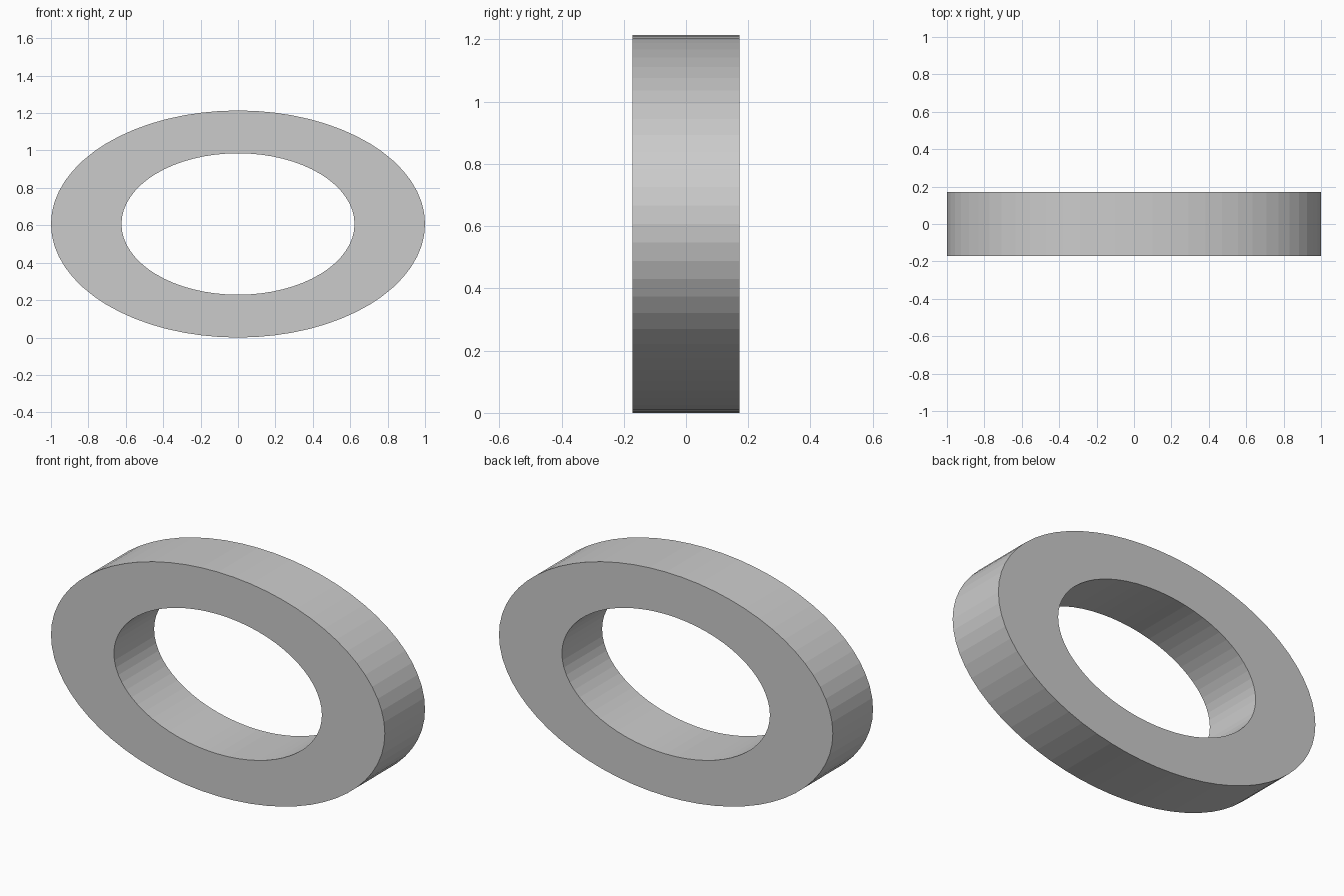
import bpy, bmesh
from math import cos, sin, tau

if "Cube" in bpy.data.objects:
    bpy.data.objects.remove(bpy.data.objects["Cube"])

SIDES = 64
RX, RZ = 1.0, 0.607      # outer half-width and half-height
HOLE = 0.623             # hole size relative to the outline
HALF_DEPTH = 0.172

bm = bmesh.new()


def ellipse(scale, y):
    return [bm.verts.new((RX * scale * cos(tau * i / SIDES), y,
                          RZ + RZ * scale * sin(tau * i / SIDES)))
            for i in range(SIDES)]


# Rectangular cross-section carried round the ellipse
loops = [ellipse(1, -HALF_DEPTH), ellipse(1, HALF_DEPTH),
         ellipse(HOLE, HALF_DEPTH), ellipse(HOLE, -HALF_DEPTH)]
for a, b in zip(loops, loops[1:] + loops[:1]):
    for i in range(SIDES):
        j = (i + 1) % SIDES
        bm.faces.new((a[i], a[j], b[j], b[i]))
bmesh.ops.recalc_face_normals(bm, faces=bm.faces)

# Flat-shaded oval ring
mesh = bpy.data.meshes.new("oval_ring")
bm.to_mesh(mesh)
bm.free()
bpy.context.collection.objects.link(bpy.data.objects.new("oval_ring", mesh))
